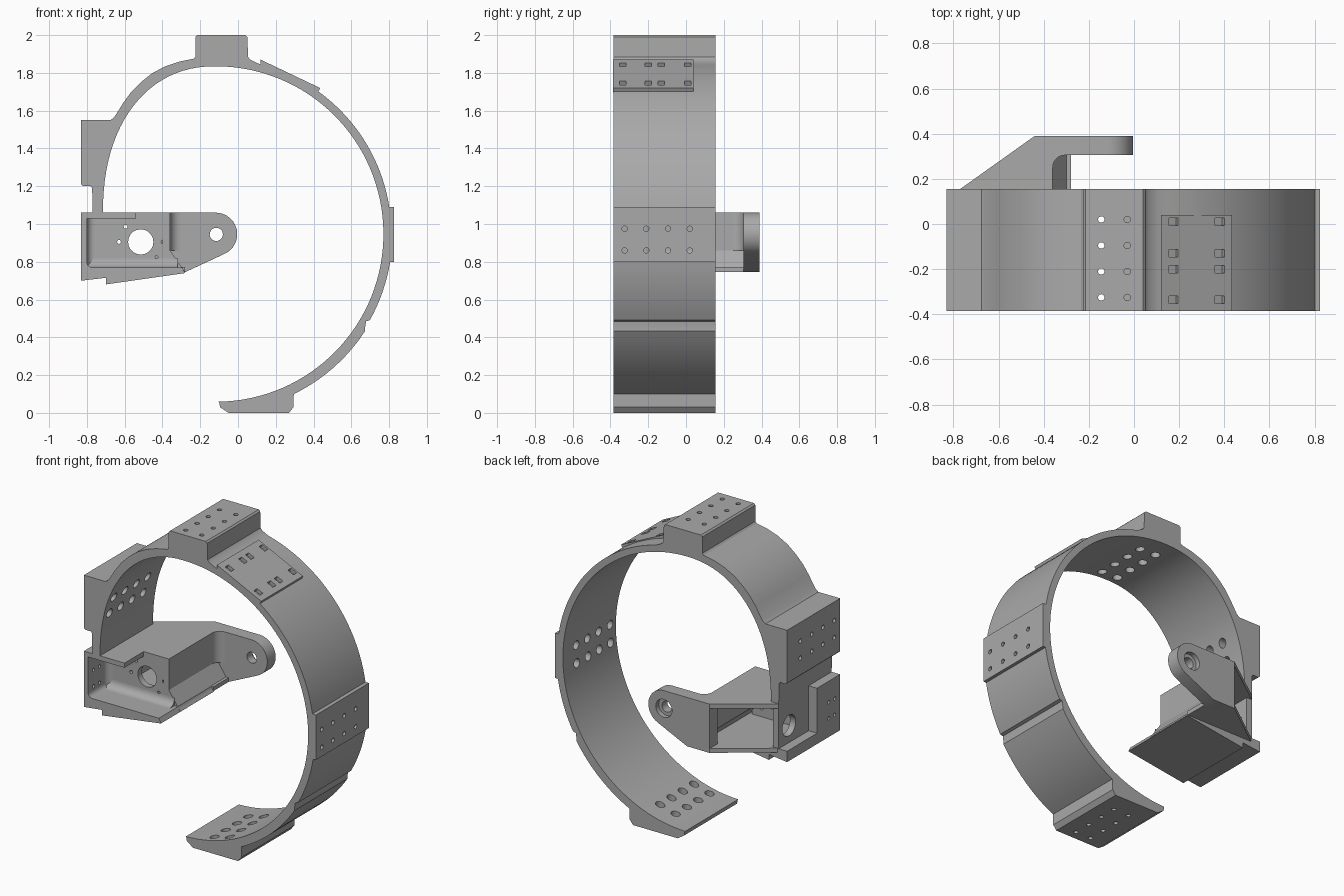
import bpy, bmesh
from math import sin, cos, radians, pi
from mathutils import Matrix, Vector

cube = bpy.data.objects.get("Cube")
if cube:
    bpy.data.objects.remove(cube)

grey = bpy.data.materials.new("plain grey")
grey.use_nodes = True
grey.diffuse_color = (0.4, 0.4, 0.4, 1)
grey.node_tree.nodes["Principled BSDF"].inputs["Base Color"].default_value = (0.4, 0.4, 0.4, 1)

FRONT, BACK = -0.385, 0.155
ROWS = (0.02, -0.095, -0.21, -0.325)
parts = []


def add_object(name, bm):
    bmesh.ops.recalc_face_normals(bm, faces=bm.faces)
    mesh = bpy.data.meshes.new(name)
    bm.to_mesh(mesh)
    bm.free()
    obj = bpy.data.objects.new(name, mesh)
    bpy.context.collection.objects.link(obj)
    mesh.materials.append(grey)
    return obj


def prism(name, points, axis, start, end):
    """Extrude a flat outline along an axis."""
    place = {"x": lambda a, b, t: (t, a, b),
             "y": lambda a, b, t: (a, t, b),
             "z": lambda a, b, t: (a, b, t)}[axis]
    bm = bmesh.new()
    face = bm.faces.new([bm.verts.new(place(a, b, start)) for a, b in points])
    made = bmesh.ops.extrude_face_region(bm, geom=[face])["geom"]
    shift = Vector(place(0, 0, end - start))
    bmesh.ops.translate(bm, vec=shift, verts=[v for v in made if isinstance(v, bmesh.types.BMVert)])
    obj = add_object(name, bm)
    parts.append(obj)
    return obj


def box(name, x0, x1, y0, y1, z0, z1):
    return prism(name, [(x0, y0), (x1, y0), (x1, y1), (x0, y1)], "z", z0, z1)


def arc(cx, cz, r, a0, a1, n):
    steps = [radians(a0 + (a1 - a0) * i / n) for i in range(n + 1)]
    return [(cx + r * cos(a), cz + r * sin(a)) for a in steps]


def fillet(name, corner, da, db, r, axis, start, end):
    """Concave quarter-round strip filling an inside corner."""
    a, b = corner
    curve = arc(0, 0, r, 180, 270, 8)
    pts = [(a + da * (r + u), b + db * (r + v)) for u, v in curve]
    return prism(name, [corner] + pts, axis, start, end)


def drill(bm, axis, centre, radius, depth):
    turn = {"x": Matrix.Rotation(pi / 2, 4, "Y"), "y": Matrix.Rotation(pi / 2, 4, "X"),
            "z": Matrix.Identity(4)}[axis]
    bmesh.ops.create_cone(bm, cap_ends=True, segments=20, radius1=radius, radius2=radius,
                          depth=depth, matrix=Matrix.Translation(centre) @ turn)


def cut(targets, bm):
    cutter = add_object("cutter", bm)
    cutter.hide_render = True
    for obj in targets:
        mod = obj.modifiers.new("cut", "BOOLEAN")
        mod.operation = "DIFFERENCE"
        mod.solver = "EXACT"
        mod.object = cutter
        bpy.context.view_layer.update()
        graph = bpy.context.evaluated_depsgraph_get()
        mesh = bpy.data.meshes.new_from_object(obj.evaluated_get(graph))
        obj.modifiers.clear()
        obj.data = mesh
    bpy.data.objects.remove(cutter)


# Open band with its mounting pads
cx, cz = -0.118, 0.947
outline = [(-0.225, 1.99), (-0.215, 2), (0.04, 2), (0.05, 1.99), (0.053, 1.885), (0.065, 1.87)]
outline += arc(cx, cz, 0.93, 76, 8.9, 28)
outline += [(0.825, 1.09), (0.825, 0.8)]
outline += arc(cx, cz, 0.935, -9.1, -29.2, 8)
outline += [(0.678, 0.485), (0.672, 0.445)]
outline += arc(cx, cz, 0.943, -33, -64, 12)
outline += [(0.293, 0.03), (0.27, 0), (-0.05, 0), (-0.095, 0.03), (-0.1, 0.055)]
outline += arc(cx, cz, 0.888, -89, 90, 64)
for i in range(1, 25):
    a = radians(90 * i / 24)
    outline.append((cx - 0.597 * sin(a) ** 0.91, 1.06 + 0.775 * max(cos(a), 0) ** 0.91))
outline += [(-0.77, 1.06), (-0.772, 1.19), (-0.78, 1.2), (-0.82, 1.2), (-0.83, 1.21), (-0.83, 1.55),
            (-0.675, 1.55), (-0.655, 1.565), (-0.605, 1.645), (-0.565, 1.7), (-0.515, 1.75),
            (-0.455, 1.798), (-0.385, 1.835), (-0.31, 1.86), (-0.235, 1.875), (-0.225, 1.885)]
band = prism("band", outline, "y", FRONT, BACK)

# Flat slotted plate on the upper band
plate = prism("slotted_plate", [(0.12, 1.87), (0.435, 1.72), (0.423, 1.695), (0.12, 1.83)],
              "y", FRONT - 0.001, 0.04)

# Pad screw holes, with wide counterbores on the inner side
small, wide = bmesh.new(), bmesh.new()
for y in ROWS:
    for x in (-0.145, -0.03):
        drill(small, "z", (x, y, 1.95), 0.014, 0.3)
        drill(wide, "z", (x, y, 1.85), 0.028, 0.18)
    for z in (0.86, 0.975):
        drill(small, "x", (0.8, y, z), 0.014, 0.2)
        drill(wide, "x", (0.75, y, z), 0.028, 0.11)
    for z in (1.32, 1.43):
        drill(small, "x", (-0.75, y, z), 0.014, 0.4)
        drill(wide, "x", (-0.66, y, z), 0.028, 0.24)
    for x in (0.06, 0.17):
        drill(small, "z", (x, y, 0.05), 0.014, 0.2)
        drill(wide, "z", (x, y, 0.13), 0.028, 0.2)
cut([band], small)
cut([band], wide)

slots = bmesh.new()
for x in (0.175, 0.38):
    for y in (0.01, -0.13, -0.2, -0.335):
        z = 1.87 - (x - 0.12) * 0.476
        turn = Matrix.Translation((x, y, z)) @ Matrix.Rotation(radians(25.5), 4, "Y")
        bmesh.ops.create_cube(slots, size=1, matrix=turn @ Matrix.Diagonal((0.045, 0.034, 0.045, 1)))
cut([band, plate], slots)

# Bracket floor, with a wedge-shaped underside
prism("bracket_floor", [(-0.83, 0.7), (-0.7, 0.715), (-0.7, 0.68), (-0.28, 0.74), (-0.295, 0.77),
                        (-0.83, 0.77)], "y", FRONT, BACK)
prism("arm_floor", [(-0.77, 0.15), (-0.44, 0.39), (-0.28, 0.39), (-0.28, 0.15)], "z", 0.745, 0.772)

# Bracket top cover
prism("bracket_top", [(-0.77, 0.155), (-0.44, 0.39), (-0.36, 0.39), (-0.36, -0.19), (-0.54, -0.19),
                      (-0.54, FRONT), (-0.83, FRONT), (-0.83, -0.15), (-0.77, -0.15)], "z", 1.03, 1.06)

# Recessed front wall with its large opening and four screw holes
wall = box("bracket_front_wall", -0.81, -0.365, -0.19, -0.15, 0.76, 1.05)
holes = bmesh.new()
drill(holes, "y", (-0.515, -0.17, 0.905), 0.067, 0.2)
for x, z in ((-0.63, 0.905), (-0.397, 0.905), (-0.433, 0.823), (-0.595, 0.985)):
    drill(holes, "y", (x, -0.17, z), 0.01, 0.2)
cut([wall], holes)

# Outer side wall and the inner web below the band
side = box("bracket_side_wall", -0.83, -0.8, FRONT, -0.15, 0.75, 1.05)
holes = bmesh.new()
for y in (-0.33, -0.27):
    for z in (0.82, 0.925):
        drill(holes, "x", (-0.815, y, z), 0.011, 0.2)
cut([side], holes)
web = box("bracket_web", -0.77, -0.73, -0.16, BACK, 0.76, 1.04)
holes = bmesh.new()
drill(holes, "x", (-0.75, 0.05, 0.88), 0.067, 0.2)
cut([web], holes)

# Inner wall of the arm, flared at the bottom
prism("arm_wall", [(-0.4, 1.06), (-0.36, 1.06), (-0.36, 0.86), (-0.28, 0.745), (-0.33, 0.745),
                   (-0.4, 0.84)], "y", -0.19, 0.35)

# Arm ending in a rounded ear with a counterbored hole
ear = prism("arm_ear", [(-0.44, 1.06)] + arc(-0.118, 0.946, 0.114, 90, -64.5, 20)
            + [(-0.28, 0.745), (-0.44, 0.745)], "y", 0.305, 0.39)
for radius, y, depth in ((0.035, 0.35, 0.3), (0.058, 0.4, 0.08)):
    holes = bmesh.new()
    drill(holes, "y", (-0.115, y, 0.945), radius, depth)
    cut([ear], holes)
bevel = ear.modifiers.new("rounded edge", "BEVEL")
bevel.width, bevel.segments, bevel.angle_limit = 0.01, 2, radians(60)

# Concave fillets in the bracket corners
fillet("floor_fillet", (-0.19, 0.77), -1, 1, 0.05, "x", -0.8, -0.32)
fillet("side_fillet", (-0.8, -0.19), 1, -1, 0.04, "z", 0.77, 1.04)
fillet("corner_fillet", (-0.8, 0.77), 1, 1, 0.03, "y", FRONT, -0.19)
fillet("arm_fillet", (-0.36, 0.305), 1, -1, 0.055, "z", 0.86, 1.06)

# Smooth curved faces, keep the edges crisp
bpy.ops.object.select_all(action="DESELECT")
for obj in parts:
    obj.select_set(True)
bpy.context.view_layer.objects.active = band
bpy.ops.object.shade_smooth_by_angle(angle=radians(30))
